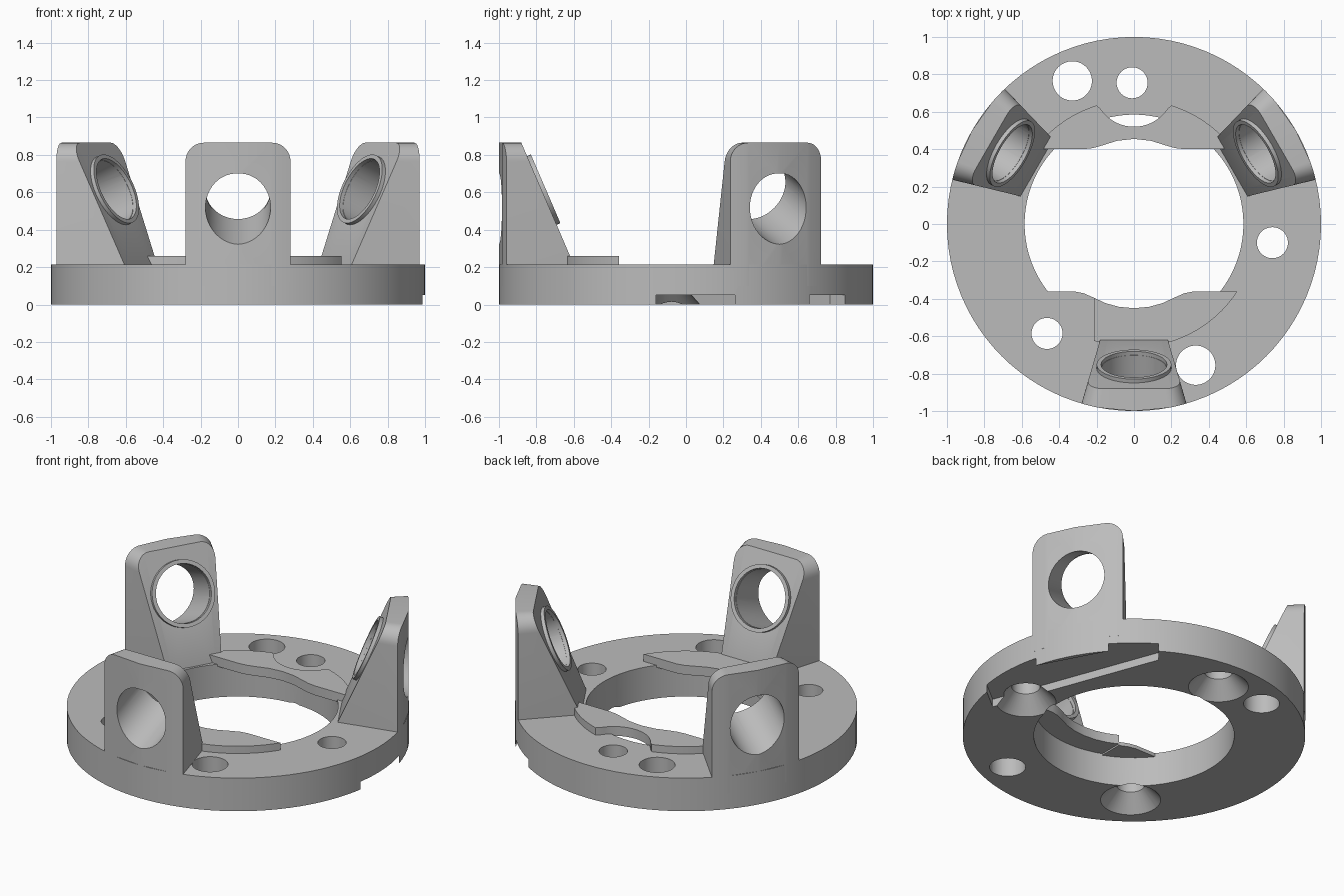
import bpy, bmesh
from math import sin, cos, tan, atan2, radians, sqrt, pi
from mathutils import Matrix, Vector

cube = bpy.data.objects.get("Cube")
if cube:
    bpy.data.objects.remove(cube, do_unlink=True)

gray = bpy.data.materials.new("machined gray")
gray.use_nodes = True
tone = (0.5, 0.5, 0.5, 1)
gray.diffuse_color = tone
gray.node_tree.nodes["Principled BSDF"].inputs["Base Color"].default_value = tone

DECK, TOP = 0.213, 0.865      # ring top, post top
SEG = 96


def make(name, bm):
    bmesh.ops.recalc_face_normals(bm, faces=bm.faces[:])
    mesh = bpy.data.meshes.new(name)
    bm.to_mesh(mesh)
    bm.free()
    mesh.materials.append(gray)
    ob = bpy.data.objects.new(name, mesh)
    bpy.context.collection.objects.link(ob)
    return ob


def prism(name, pts, z0, z1):
    bm = bmesh.new()
    face = bm.faces.new([bm.verts.new((x, y, z0)) for x, y in pts])
    up = bmesh.ops.extrude_face_region(bm, geom=[face])["geom"]
    bmesh.ops.translate(bm, vec=(0, 0, z1 - z0),
                        verts=[v for v in up if isinstance(v, bmesh.types.BMVert)])
    return make(name, bm)


def lathe(name, profile, matrix=Matrix(), seg=48, closed_loop=False):
    """Spin (radius, height) pairs about the axis of the matrix."""
    bm = bmesh.new()
    rings = [[bm.verts.new(matrix @ Vector((r * cos(2 * pi * i / seg), r * sin(2 * pi * i / seg), h)))
              for i in range(seg)] for r, h in profile]
    pairs = list(zip(rings, rings[1:]))
    if closed_loop:
        pairs.append((rings[-1], rings[0]))
    else:
        bm.faces.new(rings[0])
        bm.faces.new(rings[-1])
    for a, b in pairs:
        for i in range(seg):
            j = (i + 1) % seg
            bm.faces.new((a[i], a[j], b[j], b[i]))
    return make(name, bm)


def cut(ob, cutter):
    mod = ob.modifiers.new("cut", 'BOOLEAN')
    mod.operation, mod.object, mod.solver = 'DIFFERENCE', cutter, 'EXACT'
    bpy.context.view_layer.objects.active = ob
    bpy.ops.object.modifier_apply(modifier=mod.name)
    bpy.data.objects.remove(cutter, do_unlink=True)


def smooth(ob):
    bpy.ops.object.select_all(action='DESELECT')
    ob.select_set(True)
    bpy.context.view_layer.objects.active = ob
    bpy.ops.object.shade_smooth_by_angle(angle=radians(30))


def arc(r, a0, a1, n=20, cx=0, cy=0):
    angles = [radians(a0 + (a1 - a0) * i / n) for i in range(n + 1)]
    return [(cx + r * cos(a), cy + r * sin(a)) for a in angles]


# Base ring
ring = lathe("base_ring", [(0.585, 0), (1, 0), (1, DECK), (0.585, DECK)], seg=SEG, closed_loop=True)

# Plain bolt holes and countersunk screw holes
for x, y in [(-0.33, 0.765), (0.33, -0.755)]:
    cut(ring, lathe("cutter", [(0.105, -0.1), (0.105, 0.4)], Matrix.Translation((x, y, 0))))
for x, y in [(-0.01, 0.755), (0.74, -0.1), (-0.465, -0.585)]:
    cut(ring, lathe("cutter", [(0.185, -0.01), (0.083, 0.1), (0.083, 0.4)],
                    Matrix.Translation((x, y, 0))))

# Shallow recess in the underside
cut(ring, prism("cutter", [(0.85, -0.27), (1.13, -0.045), (0.6, 0.94), (0.46, 0.77)], -0.1, 0.05))
smooth(ring)


# Overhanging stop plates
def inner_edge(half):
    return half + [(-x, y) for x, y in reversed(half[:-1])]


back = inner_edge([(0.5, 0.4), (0.27, 0.4), (0.22, 0.406), (0.17, 0.42), (0.09, 0.445), (0, 0.455)])
back_outer = (arc(0.665, 142, 107.5) + arc(0.215, 207, 333, 20, 0, 0.735)[1:-1]
              + arc(0.665, 72.5, 38))
smooth(prism("back_plate", back + back_outer, 0.2, 0.26))

front = [(0.55, -0.36), (0.32, -0.36), (0.27, -0.37), (0.215, -0.394), (0.15, -0.424),
         (0.08, -0.443), (0, -0.45), (-0.08, -0.443), (-0.15, -0.424), (-0.215, -0.394)]
smooth(prism("front_plate", front + arc(0.66, 251, 327), 0.2, 0.26))
smooth(prism("front_plate_low_tab",
             [(-0.215, -0.394), (-0.27, -0.37), (-0.32, -0.36), (-0.465, -0.36),
              (-0.48, -0.38), (-0.215, -0.57)], 0.19, DECK))

# Sloped posts with tilted bores
HALF, ROUND = radians(16.3), 0.1
FOOT, LEAN = -0.6, 0.43        # inner face: y at the deck, run per unit height
tilt = atan2(LEAN, 1)


def post_mesh(name):
    width = HALF                # arc length at radius one
    corner = [width - ROUND + ROUND * sin(radians(a)) for a in range(90, -1, -10)]
    columns = [-a for a in corner] + [0.0] + corner[::-1]
    bm = bmesh.new()
    rows = []
    for a in columns:
        over = max(0, abs(a) - (width - ROUND))
        top = TOP - ROUND + sqrt(max(0, ROUND ** 2 - over ** 2))
        row = []
        for z, outer in [(0.1, True), (top, True), (top, False), (DECK, False), (0.1, False)]:
            if outer:
                row.append(bm.verts.new((sin(a), -cos(a), z)))
            else:
                y = FOOT - max(0, z - DECK) * LEAN
                row.append(bm.verts.new((-y * tan(a), y, z)))
        rows.append(row)
    for p, q in zip(rows, rows[1:]):
        for i in range(5):
            j = (i + 1) % 5
            bm.faces.new((p[i], p[j], q[j], q[i]))
    bm.faces.new(rows[0])
    bm.faces.new(rows[-1])
    return make(name, bm)


mid = 0.61
bore = (Matrix.Translation((0, FOOT - (mid - DECK) * LEAN, mid))
        @ Matrix.Rotation(-(pi / 2 - tilt), 4, 'X'))   # local z points to the centre and up
for name, turn in [("front", 0), ("back_right", 120), ("back_left", 240)]:
    spin = Matrix.Rotation(radians(turn), 4, 'Z')
    post = post_mesh(name + "_post")
    cut(post, lathe("cutter", [(0.174, -0.6), (0.174, 0.3)], bore))
    collar = lathe(name + "_collar", [(0.176, -0.01), (0.2, -0.01), (0.2, 0.022), (0.176, 0.022)],
                   bore, closed_loop=True)
    for ob in (post, collar):
        ob.data.transform(spin)
        smooth(ob)
